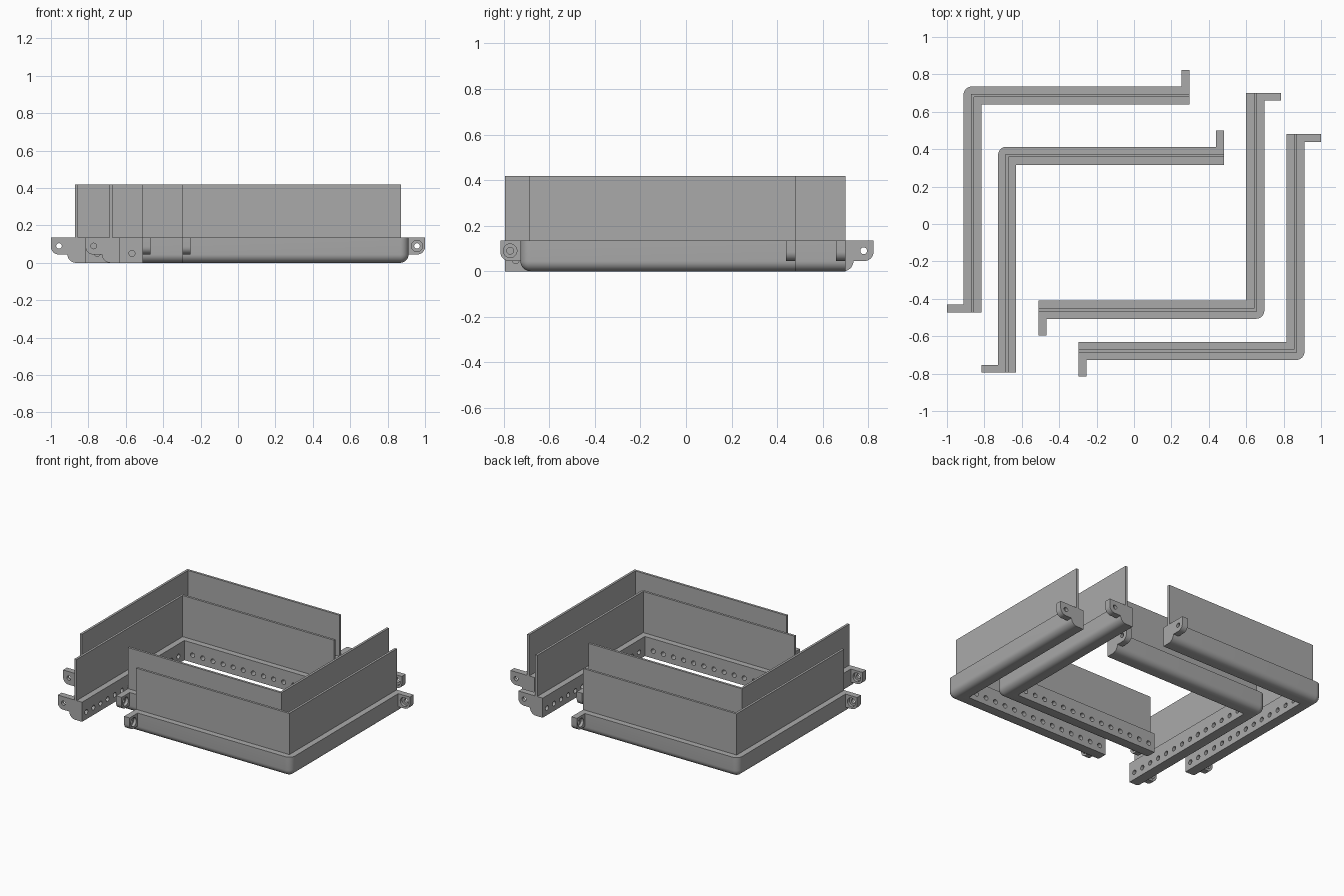
import bpy, bmesh, math
from mathutils import Matrix, Vector

if "Cube" in bpy.data.objects:
    bpy.data.objects.remove(bpy.data.objects["Cube"])

L, W, H = 1.208, 0.097, 0.135        # leg length, base width, base height
R = 0.045                            # rounded outer edge
IN, T, TOP = 0.04, 0.016, 0.418      # wall inset, thickness, top
REACH, TAB = 0.088, 0.042            # ear reach and thickness

grey = bpy.data.materials.new("plain grey")
grey.diffuse_color = (0.4, 0.4, 0.4, 1)
grey.use_nodes = True
grey.node_tree.nodes["Principled BSDF"].inputs["Base Color"].default_value = grey.diffuse_color


def new_object(name, bm):
    bmesh.ops.recalc_face_normals(bm, faces=bm.faces)
    me = bpy.data.meshes.new(name)
    bm.to_mesh(me)
    bm.free()
    me.materials.append(grey)
    ob = bpy.data.objects.new(name, me)
    bpy.context.collection.objects.link(ob)
    return ob


def prism(points, vec):
    bm = bmesh.new()
    f = bm.faces.new([bm.verts.new(p) for p in points])
    g = bmesh.ops.extrude_face_region(bm, geom=[f])["geom"]
    bmesh.ops.translate(bm, vec=vec, verts=[v for v in g if isinstance(v, bmesh.types.BMVert)])
    bmesh.ops.recalc_face_normals(bm, faces=bm.faces)
    return bm


def angle_outline(a, b, z):
    # L outline between offsets a and b from the outer corner
    return [(-L, a, z), (-a, a, z), (-a, L, z), (-b, L, z), (-b, b, z), (-L, b, z)]


def rod(bm, start, end, r, sides=20):
    s, e = Vector(start), Vector(end)
    m = Matrix.Translation((s + e) / 2) @ (e - s).to_track_quat('Z', 'Y').to_matrix().to_4x4()
    bmesh.ops.create_cone(bm, cap_ends=True, segments=sides, radius1=r, radius2=r,
                          depth=(e - s).length, matrix=m)


def cut(ob, bm):
    tool = new_object("hole_cutter", bm)
    tool.hide_render = True
    mod = ob.modifiers.new("holes", 'BOOLEAN')
    mod.operation, mod.solver, mod.object = 'DIFFERENCE', 'EXACT', tool
    bpy.context.view_layer.objects.active = ob
    bpy.ops.object.modifier_apply(modifier=mod.name)
    bpy.data.objects.remove(tool)


def smooth(ob):
    bpy.ops.object.select_all(action='DESELECT')
    ob.select_set(True)
    bpy.context.view_layer.objects.active = ob
    bpy.ops.object.shade_smooth_by_angle(angle=math.radians(30))


# Base: L bar with rounded outer bottom and corner
bm = prism(angle_outline(0, W, 0), (0, 0, H))


def outer(e):
    a, b = (v.co for v in e.verts)
    on_front = abs(a.y) < 1e-5 and abs(b.y) < 1e-5
    on_side = abs(a.x) < 1e-5 and abs(b.x) < 1e-5
    low = max(a.z, b.z) < 1e-5
    return (on_front and on_side) or (low and (on_front or on_side))


bmesh.ops.bevel(bm, geom=[e for e in bm.edges if outer(e)], offset=R, segments=8,
                profile=0.5, affect='EDGES')
base = new_object("base", bm)

# Row of blind holes along both inner faces
bm = bmesh.new()
for i in range(14):
    d = W + 0.063 + 0.077 * i
    rod(bm, (-d, W - 0.05, 0.05), (-d, W + 0.02, 0.05), 0.016)
    rod(bm, (-W + 0.05, d, 0.05), (-W - 0.02, d, 0.05), 0.016)
cut(base, bm)

# Upright wall
wall = new_object("wall", prism(angle_outline(IN, IN + T, H), (0, 0, TOP - H)))

# Bolt ear, at the far end of the side leg
prof = [(0, H), (0, R)]
for i in range(9):
    t = math.radians(-90 + 90 * i / 8)
    prof.append((REACH - 0.04 + 0.04 * math.cos(t), R + 0.04 + 0.04 * math.sin(t)))
prof.append((REACH, H))
ear = new_object("ear", prism([(x, L, z) for x, z in prof], (0, -TAB, 0)))
bm = bmesh.new()
rod(bm, (0.045, L - TAB - 0.02, 0.09), (0.045, L + 0.02, 0.09), 0.015)
cut(ear, bm)
bm = bmesh.new()
rod(bm, (0.045, L - TAB - 0.02, 0.09), (0.045, L - TAB + 0.02, 0.09), 0.03)
cut(ear, bm)

# Same ear mirrored across the diagonal for the front leg
ear2 = ear.copy()
ear2.data = ear.data.copy()
ear2.name = "end_ear"
bpy.context.collection.objects.link(ear2)
ear2.data.transform(Matrix(((0, -1, 0, 0), (-1, 0, 0, 0), (0, 0, 1, 0), (0, 0, 0, 1))))
ear2.data.flip_normals()
parts = [base, wall, ear, ear2]
for p in parts:
    smooth(p)

# Four corner pieces, two facing each way
places = [("front_outer", 0.912, -0.727, 0), ("front_inner", 0.697, -0.507, 0),
          ("back_outer", -0.912, 0.735, math.pi), ("back_inner", -0.727, 0.413, math.pi)]
for k, (label, x, y, a) in enumerate(places):
    for p, n in zip(parts, ("base", "wall", "side_ear", "end_ear")):
        ob = p.copy() if k < 3 else p
        if k < 3:
            bpy.context.collection.objects.link(ob)
        ob.name = label + "_" + n
        ob.location = (x, y, 0)
        ob.rotation_euler = (0, 0, a)
